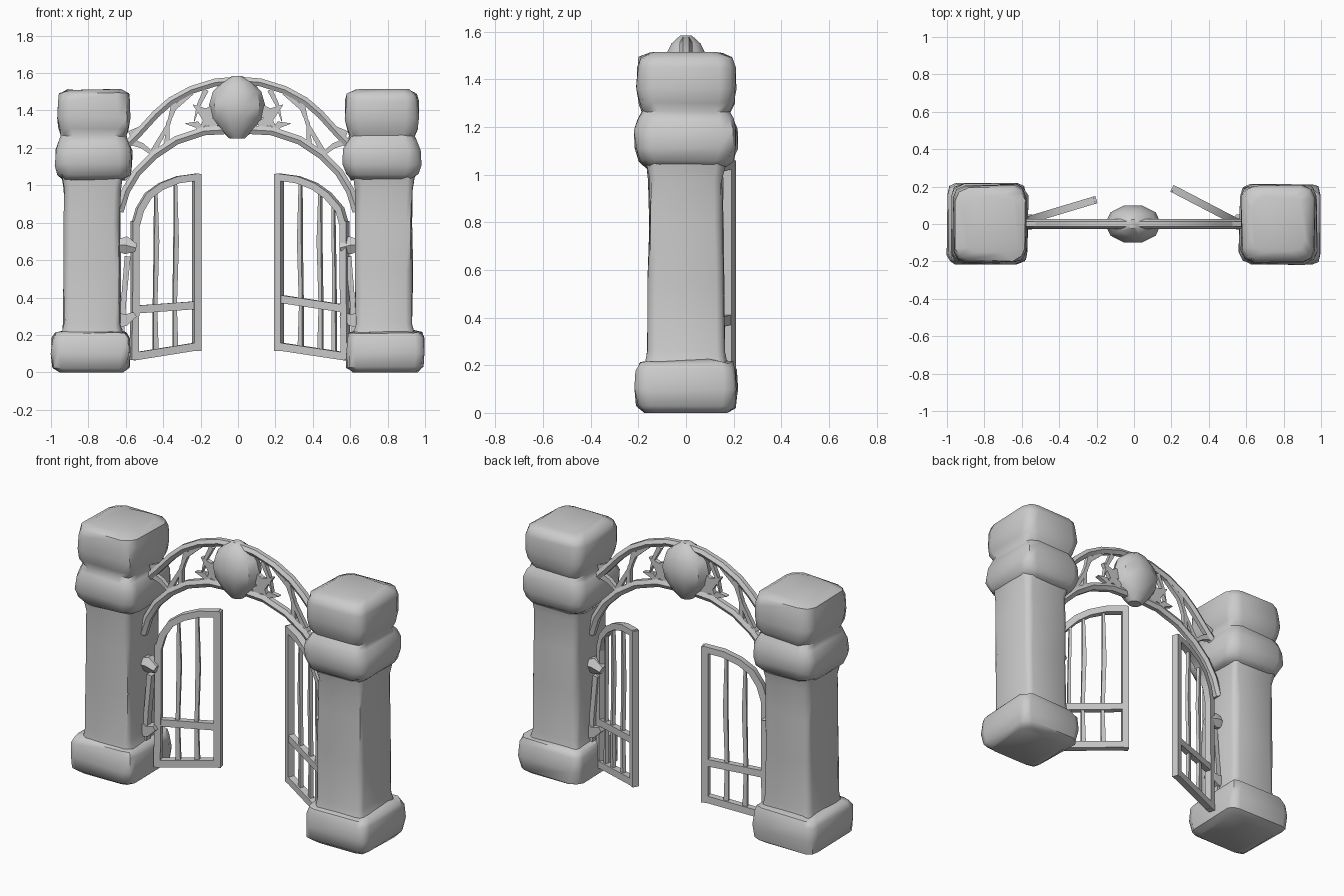
import bpy, bmesh, math, random
from mathutils import Vector

if "Cube" in bpy.data.objects:
    bpy.data.objects.remove(bpy.data.objects["Cube"])

random.seed(4)


def finish(name, bm, angle=40):
    bmesh.ops.recalc_face_normals(bm, faces=bm.faces)
    me = bpy.data.meshes.new(name)
    bm.to_mesh(me)
    bm.free()
    ob = bpy.data.objects.new(name, me)
    bpy.context.collection.objects.link(ob)
    bpy.ops.object.select_all(action='DESELECT')
    ob.select_set(True)
    bpy.context.view_layer.objects.active = ob
    bpy.ops.object.shade_smooth_by_angle(angle=math.radians(angle))
    return ob


def skin(bm, rings):
    """Bridge a list of point rings and cap both ends."""
    vs = [[bm.verts.new(p) for p in r] for r in rings]
    n = len(vs[0])
    for a, b in zip(vs, vs[1:]):
        for i in range(n):
            bm.faces.new((a[i], a[(i + 1) % n], b[(i + 1) % n], b[i]))
    bm.faces.new(vs[0][::-1])
    bm.faces.new(vs[-1])


def stone(name, cx, levels, chamfer=0.05, jitter=0.006):
    """Rough block: levels are (z, half x, half y)."""
    bm = bmesh.new()
    rings = []
    for z, hx, hy in levels:
        ring = []
        for q in range(4):
            sx, sy = (1, -1, -1, 1)[q], (1, 1, -1, -1)[q]
            for k in range(3):
                a = math.radians(90 * q + 45 * k)
                x = sx * (hx - chamfer) + chamfer * math.cos(a)
                y = sy * (hy - chamfer) + chamfer * math.sin(a)
                j = [random.uniform(-jitter, jitter) for _ in range(3)]
                ring.append((cx + x + j[0], y + j[1], max(0, z + (j[2] if z > 0.01 else 0))))
        rings.append(ring)
    skin(bm, rings)
    return finish(name, bm, 50)


def bar(bm, pts, w, d, depth=Vector((0, 1, 0)), sides=4):
    """Sweep a section (w in plane, d along depth) through pts; w may be a list."""
    pts = [Vector(p) for p in pts]
    rings = []
    for i, p in enumerate(pts):
        t = (pts[min(i + 1, len(pts) - 1)] - pts[max(i - 1, 0)]).normalized()
        n = t.cross(depth).normalized()
        wi = w[i] if isinstance(w, (list, tuple)) else w
        k = 1 / math.cos(math.pi / sides)
        rings.append([p + n * wi * k * math.cos(a) + depth * d * k * math.sin(a)
                      for a in (math.tau * (j + .5) / sides for j in range(sides))])
    skin(bm, rings)


# Stone pillars
base = [(0, .17, .17), (.025, .205, .205), (.10, .213, .213), (.18, .208, .208),
        (.212, .195, .195), (.222, .15, .15)]
shaft = [(.20, .165, .17), (.26, .153, .16), (.55, .152, .158), (.80, .15, .155),
         (.98, .152, .155), (1.05, .162, .165)]
cap = [(1.03, .165, .165), (1.06, .193, .195), (1.11, .206, .213), (1.19, .204, .213),
       (1.235, .185, .20), (1.262, .172, .185), (1.30, .187, .20), (1.36, .197, .206),
       (1.45, .193, .206), (1.49, .183, .195), (1.51, .14, .15)]
for side, s in (("left", -1), ("right", 1)):
    stone(side + "_pillar_base", s * .788, base)
    stone(side + "_pillar_shaft", s * .78, shaft, .035, .005)
    stone(side + "_pillar_cap", s * .77, cap, .065)

# Arch: upper and lower curved bars
upper = [(.62, 1.19), (.54, 1.27), (.44, 1.38), (.36, 1.45), (.25, 1.51), (.12, 1.55)]
lower = [(.635, .86), (.60, .97), (.54, 1.07), (.45, 1.16), (.33, 1.24), (.18, 1.29)]
for name, half, mid, w in (("upper_arch", upper, 1.56, .021), ("lower_arch", lower, 1.30, .023)):
    path = [(-x, 0, z) for x, z in half] + [(0, 0, mid)] + [(x, 0, z) for x, z in half[::-1]]
    bm = bmesh.new()
    bar(bm, path, w, .023, sides=6)
    finish(name, bm)

# Scrollwork twigs and pointed leaves between the arch bars
twigs = [
    ([(.25, 1.50), (.34, 1.41), (.375, 1.33), (.38, 1.22)], [.018, .010, .010, .014]),
    ([(.34, 1.45), (.37, 1.33), (.46, 1.17)], [.014, .009, .015]),
    ([(.46, 1.17), (.51, 1.21), (.59, 1.24)], [.010, .014, .020]),
    ([(.17, 1.51), (.21, 1.43), (.235, 1.34)], [.014, .010, .002]),
    ([(.12, 1.40), (.18, 1.38), (.24, 1.43)], [.035, .032, .002]),
    ([(.11, 1.32), (.17, 1.35), (.20, 1.31)], [.02, .03, .004]),
    ([(.19, 1.29), (.22, 1.325), (.28, 1.33)], [.012, .018, .002]),
    ([(.58, 1.27), (.53, 1.29), (.49, 1.33)], [.02, .022, .002]),
]
bm = bmesh.new()
for s in (-1, 1):
    for pts, w in twigs:
        bar(bm, [(s * x, 0, z) for x, z in pts], w, .013)
finish("arch_scrollwork", bm)

# Central rounded medallion
bm = bmesh.new()
skin(bm, [[(-.005 + a * math.cos(math.tau * k / 10), b * math.sin(math.tau * k / 10 ), z)
           for k in range(10)]
          for z, a, b in ((1.25, .04, .035), (1.29, .085, .065), (1.36, .135, .095),
                          (1.43, .15, .105), (1.50, .13, .09), (1.55, .085, .065),
                          (1.585, .025, .025))])
finish("medallion", bm, 35)


# Gate leaves: swung open backwards, points given as (distance from centre, z)
def gate(name, s, y0, slope, rail):
    place = lambda x, z: (s * x, y0 + (.57 - x) * slope, z)
    normal = Vector((s * slope, 1, 0)).normalized()
    bm = bmesh.new()

    def add(pts, w, d):
        bar(bm, [place(*p) for p in pts], w, d, normal)

    hx = .555 if s < 0 else .575
    add([(.22, .115), (.22, 1.06)], .02, .02)                       # free stile
    add([(hx, .065), (hx - .005, .45), (hx - .005, .81)], .019, .02)  # hinge stile
    add([(hx - .005, .78), (hx - .03, .87), (.48, .945), (.41, .995),
         (.32, 1.03), (.21, 1.045)], .019, .02)                     # curved top
    add([(hx, .085), (.21, .14)], .021, .02)                        # bottom rail
    add([(hx, rail[0]), (.21, rail[1])], .021, .018)                # middle rail
    for x, top in ((.335, 1.02), (.44, .97)):                       # thin bars
        b = .135 - (x - .22) * .15
        add([(x, b), (x + .004, .35), (x - .004, .7), (x, top)],
            [.014, .010, .013, .007], .010)
    if s > 0:
        add([(.515, .10), (.515, .5), (.51, .89)], [.012, .009, .007], .010)
    finish(name, bm)


gate("left_gate", -1, .02, .30, (.335, .36))
gate("right_gate", 1, .0, .52, (.34, .395))

# Hinge brackets joining the gates to the pillars
bm = bmesh.new()
for s in (-1, 1):
    bar(bm, [(s * .66, .01, .68), (s * .60, .01, .68), (s * .545, .01, .665)],
        [.025, .048, .022], .035, sides=6)
    bar(bm, [(s * .66, .01, .28), (s * .60, .01, .28), (s * .55, .01, .31)],
        [.05, .03, .014], .03)
    bar(bm, [(s * .63, .01, .22), (s * .61, .01, .40), (s * .59, .01, .62)],
        [.022, .014, .016], .02)
finish("hinge_brackets", bm)
